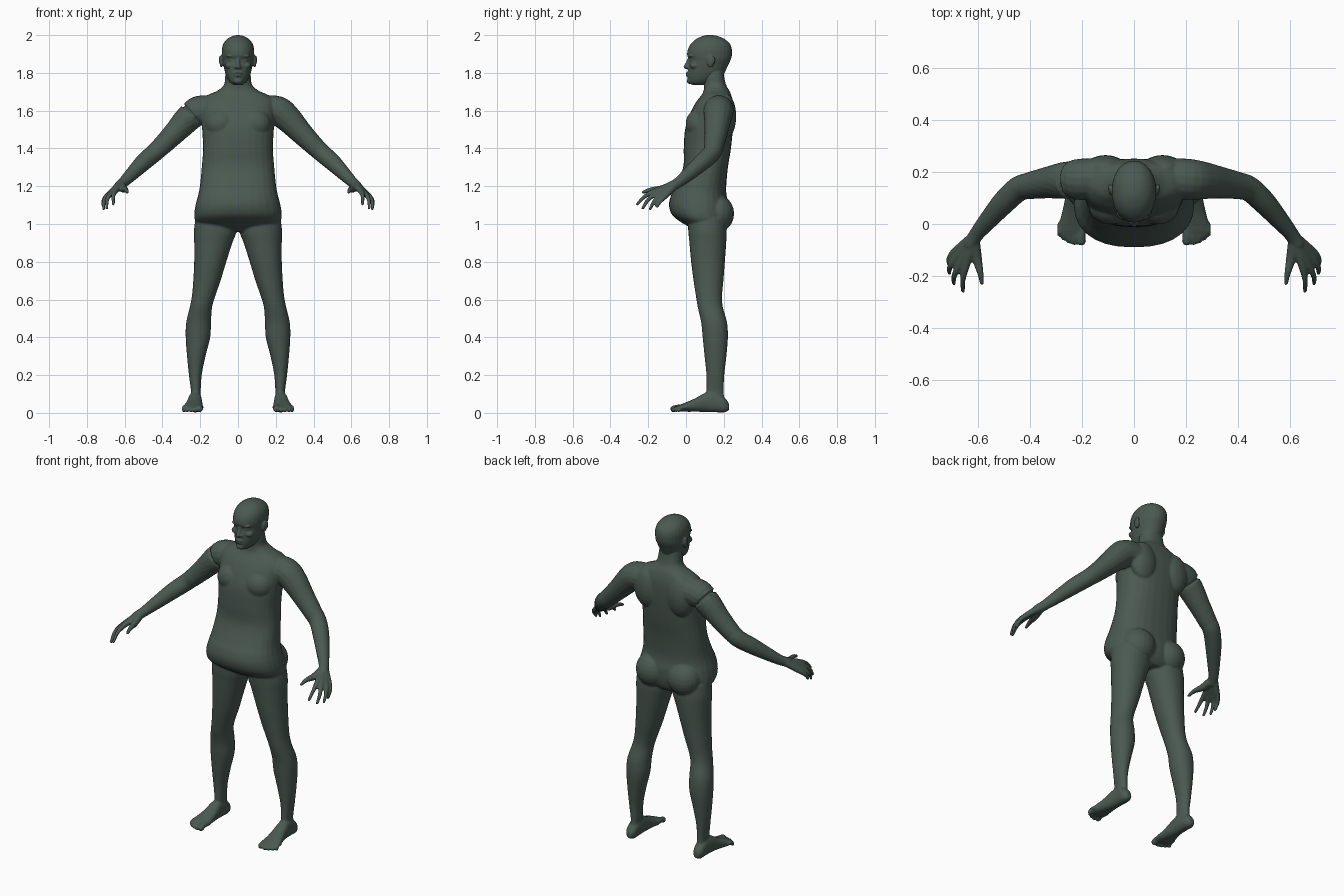
import bpy, bmesh, math
from mathutils import Vector, Matrix

SEG = 28


def spline(rows, steps=4):
    """Catmull-Rom interpolation of rows of numbers."""
    out = []
    for i in range(len(rows) - 1):
        p = [rows[max(0, min(len(rows) - 1, i + k))] for k in (-1, 0, 1, 2)]
        for j in range(steps):
            t = j / steps
            out.append([0.5 * (2 * b + (c - a) * t + (2 * a - 5 * b + 4 * c - d) * t * t
                               + (3 * b - a - 3 * c + d) * t ** 3) for a, b, c, d in zip(*p)])
    return out + [list(rows[-1])]


def skin(bm, rings):
    """Closed skin over a list of point rings."""
    vs = [[bm.verts.new(p) for p in r] for r in rings]
    for a, b in zip(vs, vs[1:]):
        for i in range(len(a)):
            j = (i + 1) % len(a)
            bm.faces.new((a[i], a[j], b[j], b[i]))
    bm.faces.new(vs[0][::-1])
    bm.faces.new(vs[-1])


def stack(bm, rows, n=2.2, s=1, axis='z'):
    """Loft of superellipses; row = position, x0, x1, low, high."""
    rings = []
    for q, x0, x1, lo, hi in spline(rows):
        ring = []
        for k in range(SEG):
            a = 2 * math.pi * k / SEG
            c, d = math.cos(a), math.sin(a)
            x = (x0 + x1) / 2 + (x1 - x0) / 2 * math.copysign(abs(c) ** (2 / n), c)
            w = (lo + hi) / 2 + (hi - lo) / 2 * math.copysign(abs(d) ** (2 / n), d)
            ring.append((s * x, w, q) if axis == 'z' else (s * x, q, w))
        rings.append(ring)
    skin(bm, rings)


def ball(bm, c, r, s=1):
    m = Matrix.Translation((s * c[0], c[1], c[2])) @ Matrix.Diagonal((*r, 1))
    bmesh.ops.create_uvsphere(bm, u_segments=20, v_segments=12, radius=1, matrix=m)


def tube(bm, rows, s=1):
    """Round limb along points; row = x, y, z, radius."""
    pts = spline(rows)
    co = [Vector((s * p[0], p[1], p[2])) for p in pts]
    rings = []
    for i, p in enumerate(pts):
        t = (co[min(i + 1, len(co) - 1)] - co[max(i - 1, 0)]).normalized()
        u = t.cross(Vector((0.9, 0.1, 0.8))).normalized()
        v = t.cross(u)
        rings.append([co[i] + p[3] * (u * math.cos(2 * math.pi * k / 16) + v * math.sin(2 * math.pi * k / 16))
                      for k in range(16)])
    skin(bm, rings)
    for p in (rows[0], rows[-1]):
        ball(bm, p[:3], (p[3],) * 3, s)


skin_mat = bpy.data.materials.new("skin")
skin_mat.diffuse_color = (0.07, 0.1, 0.085, 1)


def finish(bm, name, voxel, iterations):
    """Fuse the overlapping parts into one smooth skin."""
    bmesh.ops.recalc_face_normals(bm, faces=bm.faces)
    me = bpy.data.meshes.new(name)
    bm.to_mesh(me)
    bm.free()
    ob = bpy.data.objects.new(name, me)
    bpy.context.collection.objects.link(ob)
    me.materials.append(skin_mat)
    r = ob.modifiers.new("fuse", 'REMESH')
    r.mode = 'VOXEL'
    r.voxel_size = voxel
    r.use_smooth_shade = True
    m = ob.modifiers.new("soften", 'SMOOTH')
    m.factor = 0.5
    m.iterations = iterations


body = bmesh.new()

# Torso and neck
torso = [(0.96, 0.08, 0.05, 0.19), (0.985, 0.19, 0.015, 0.21), (1.015, 0.225, -0.035, 0.22),
         (1.05, 0.232, -0.075, 0.225), (1.1, 0.225, -0.09, 0.225), (1.15, 0.212, -0.08, 0.215),
         (1.2, 0.202, -0.055, 0.213), (1.3, 0.192, -0.015, 0.222), (1.4, 0.185, -0.012, 0.238),
         (1.5, 0.19, -0.005, 0.248), (1.58, 0.195, 0.02, 0.252), (1.64, 0.195, 0.05, 0.25),
         (1.68, 0.165, 0.08, 0.24), (1.705, 0.11, 0.093, 0.23), (1.735, 0.075, 0.095, 0.213),
         (1.78, 0.068, 0.09, 0.202), (1.83, 0.06, 0.09, 0.2)]
stack(body, [(z, -w, w, f, b) for z, w, f, b in torso], 2.35)

for s in (1, -1):
    # Buttock, shoulder blade and chest muscle
    ball(body, (0.105, 0.165, 1.055), (0.1, 0.09, 0.1), s)
    ball(body, (0.11, 0.21, 1.57), (0.085, 0.056, 0.12), s)
    ball(body, (0.09, 0.07, 1.53), (0.085, 0.072, 0.08), s)

    # Leg
    stack(body, [(0.03, 0.197, 0.257, 0.11, 0.215), (0.1, 0.198, 0.248, 0.108, 0.2),
                 (0.2, 0.192, 0.26, 0.108, 0.203), (0.3, 0.172, 0.27, 0.098, 0.214),
                 (0.4, 0.147, 0.277, 0.088, 0.222), (0.48, 0.143, 0.274, 0.08, 0.217),
                 (0.56, 0.137, 0.255, 0.062, 0.195), (0.62, 0.12, 0.244, 0.052, 0.191),
                 (0.7, 0.092, 0.237, 0.04, 0.198), (0.8, 0.062, 0.232, 0.027, 0.206),
                 (0.9, 0.03, 0.232, 0.018, 0.213), (0.96, 0.008, 0.234, 0.012, 0.215),
                 (1.03, 0.01, 0.225, 0.01, 0.21)], 2.1, s)

    # Foot and toes
    stack(body, [(0.228, 0.21, 0.242, 0.015, 0.05), (0.205, 0.196, 0.257, 0.003, 0.08),
                 (0.16, 0.192, 0.26, 0.003, 0.11), (0.11, 0.191, 0.264, 0.005, 0.11),
                 (0.05, 0.187, 0.276, 0.006, 0.078), (0.0, 0.185, 0.289, 0.006, 0.056),
                 (-0.03, 0.186, 0.291, 0.008, 0.044), (-0.045, 0.195, 0.28, 0.012, 0.036)], 2.3, s, 'y')
    for x, y, r in ((0.203, -0.066, 0.018), (0.229, -0.07, 0.0125), (0.25, -0.064, 0.012),
                    (0.27, -0.053, 0.0115), (0.287, -0.038, 0.011)):
        tube(body, [(x - 0.003, 0.0, 0.03, r), (x, y / 2 - 0.01, 0.028, r * 0.9),
                    (x, y, 0.003 + r, r)], s)

    # Arm
    tube(body, [(0.13, 0.175, 1.6, 0.08), (0.21, 0.172, 1.598, 0.08), (0.265, 0.168, 1.557, 0.073),
                (0.33, 0.16, 1.488, 0.062), (0.4, 0.148, 1.417, 0.053), (0.445, 0.135, 1.375, 0.049),
                (0.5, 0.085, 1.327, 0.046), (0.56, 0.017, 1.267, 0.037),
                (0.605, -0.037, 1.222, 0.029), (0.63, -0.075, 1.2, 0.027)], s)

    # Hand: each finger runs from wrist over knuckle to tip
    wrist = (0.618, -0.052, 1.212, 0.023)
    fingers = [((0.647, -0.158, 1.177), (0.66, -0.215, 1.148), (0.659, -0.258, 1.105)),
               ((0.666, -0.148, 1.168), (0.692, -0.197, 1.132), (0.694, -0.229, 1.083)),
               ((0.682, -0.129, 1.158), (0.709, -0.165, 1.125), (0.711, -0.19, 1.08)),
               ((0.69, -0.106, 1.151), (0.712, -0.133, 1.123), (0.714, -0.154, 1.093))]
    for k, m, t in fingers:
        tube(body, [wrist, (*k, 0.0155), (*m, 0.0115), (*t, 0.0085)], s)
    tube(body, [wrist, (0.606, -0.13, 1.185, 0.02), (0.593, -0.185, 1.182, 0.013),
                (0.586, -0.227, 1.168, 0.009)], s)

finish(body, "body", 0.006, 4)

# Head
head = bmesh.new()
skull = [(1.737, 0.024, 0.03, 0.1), (1.75, 0.042, 0.013, 0.15), (1.775, 0.058, 0.008, 0.19),
         (1.805, 0.069, 0.009, 0.207), (1.84, 0.077, 0.011, 0.223), (1.87, 0.083, 0.016, 0.237),
         (1.893, 0.085, 0.006, 0.243), (1.925, 0.085, 0.01, 0.243), (1.955, 0.077, 0.026, 0.232),
         (1.98, 0.057, 0.055, 0.203), (1.995, 0.03, 0.088, 0.168), (2.0, 0.008, 0.11, 0.14)]
stack(head, [(z, -w, w, f, b) for z, w, f, b in skull], 2.1)

# Nose, lips and chin
tube(head, [(0, 0.02, 1.882, 0.009), (0, 0.01, 1.855, 0.01), (0, 0.0, 1.833, 0.0125)])
ball(head, (0, 0.012, 1.798), (0.025, 0.014, 0.006))
ball(head, (0, 0.013, 1.785), (0.021, 0.014, 0.0065))
ball(head, (0, 0.022, 1.757), (0.024, 0.018, 0.016))
for s in (1, -1):
    # Nostril, eye, brow, cheek and ear
    ball(head, (0.014, 0.012, 1.83), (0.009, 0.012, 0.008), s)
    ball(head, (0.034, 0.039, 1.868), (0.016, 0.016, 0.01), s)
    ball(head, (0.035, 0.03, 1.889), (0.026, 0.016, 0.008), s)
    ball(head, (0.045, 0.045, 1.838), (0.024, 0.025, 0.018), s)
    ball(head, (0.088, 0.13, 1.862), (0.01, 0.02, 0.033), s)
    ball(head, (0.094, 0.14, 1.868), (0.007, 0.014, 0.024), s)

finish(head, "head", 0.004, 3)
